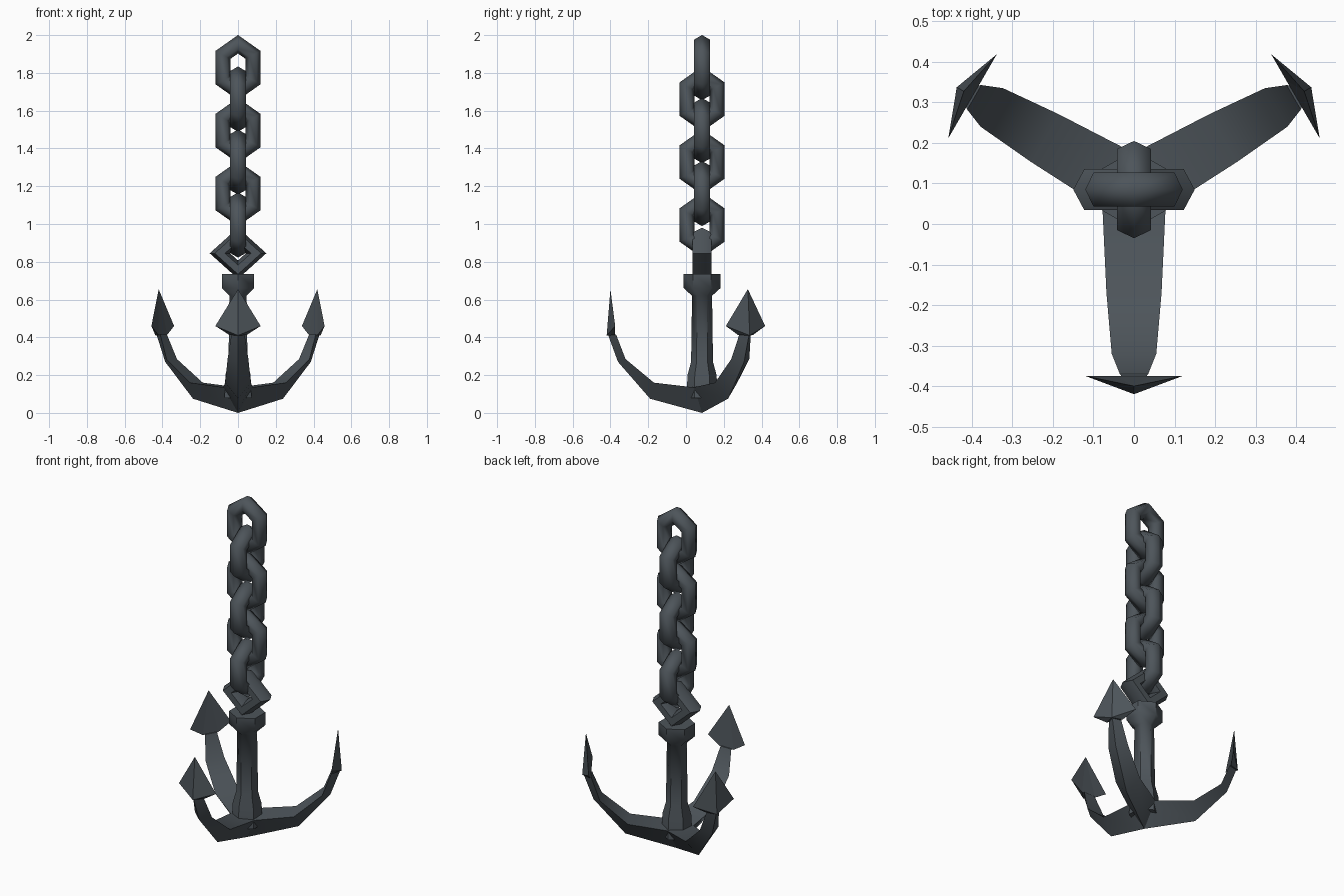
import bpy, bmesh, math
from mathutils import Vector, Matrix

if "Cube" in bpy.data.objects:
    bpy.data.objects.remove(bpy.data.objects["Cube"])

AXIS_Y = 0.085  # the shank stands a little behind the centre

iron = bpy.data.materials.new("dark_iron")
iron.use_nodes = True
COLOUR = (0.075, 0.09, 0.103, 1)
iron.diffuse_color = COLOUR
iron.node_tree.nodes["Principled BSDF"].inputs["Base Color"].default_value = COLOUR


def build(name, rings, angle, closed=False, matrix=Matrix()):
    """Skin a list of equal rings; a closed list joins its ends, an open one is capped."""
    bm = bmesh.new()
    loops = [[bm.verts.new(p) for p in ring] for ring in rings]
    n = len(loops[0])
    pairs = list(zip(loops, loops[1:]))
    if closed:
        pairs.append((loops[-1], loops[0]))
    else:
        bm.faces.new(loops[0])
        bm.faces.new(loops[-1])
    for a, b in pairs:
        for i in range(n):
            j = (i + 1) % n
            bm.faces.new((a[i], a[j], b[j], b[i]))
    bmesh.ops.remove_doubles(bm, verts=bm.verts, dist=0.0001)
    bmesh.ops.recalc_face_normals(bm, faces=bm.faces)
    mesh = bpy.data.meshes.new(name)
    bm.to_mesh(mesh)
    bm.free()
    mesh.materials.append(iron)
    obj = bpy.data.objects.new(name, mesh)
    obj.matrix_world = Matrix.Translation((0, AXIS_Y, 0)) @ matrix
    bpy.context.collection.objects.link(obj)
    bpy.ops.object.select_all(action='DESELECT')
    obj.select_set(True)
    bpy.context.view_layer.objects.active = obj
    bpy.ops.object.shade_smooth_by_angle(angle=math.radians(angle))
    return obj


def link(name, path, thick, width, z, turn):
    """Mitred six-sided bar swept round an upright outline (clockwise x, z points)."""
    rings = []
    for i, p in enumerate(path):
        p = Vector(p)
        d1 = (p - Vector(path[i - 1])).normalized()
        d2 = (Vector(path[(i + 1) % len(path)]) - p).normalized()
        n1, n2 = Vector((-d1.y, d1.x)), Vector((-d2.y, d2.x))
        miter = (n1 + n2) / (1 + n1.dot(n2))
        ring = []
        for k in range(6):
            t = math.radians(60 * k)
            q = p + miter * thick * math.cos(t)
            ring.append((q.x, width * math.sin(t), q.y))
        rings.append(ring)
    build(name, rings, 65, True,
          Matrix.Translation((0, 0, z)) @ Matrix.Rotation(turn, 4, 'Z'))


# Chain: six links, alternately turned
outline = [(0, .1235), (.08, .067), (.08, -.067), (0, -.1235), (-.08, -.067), (-.08, .067)]
for i in range(6):
    link(f"chain_link_{i + 1}", outline, 0.04, 0.0485,
         1.828 - i * 0.1667, math.pi / 2 * (i % 2))

# Diamond shackle set into the collar
link("shackle", [(0, .0865), (.096, 0), (0, -.0865), (-.096, 0)], 0.036, 0.058, 0.845, 0)

# Six-sided shank with flared foot and collar
profile = [(.082, .08), (.077, .2), (.058, .27), (.053, .62), (.097, .66), (.097, .735)]
build("shank", [[(r * math.sin(k * math.pi / 3), r * math.cos(k * math.pi / 3), z)
                 for k in range(6)] for r, z in profile], 50)

# Three arms: flat inside, ridge outside; (ridge r, z, inner r, z, half width)
stations = [(0, 0, 0, .13, .08), (.275, .075, .255, .16, .068),
            (.445, .27, .405, .285, .055), (.5, .42, .455, .415, .035)]
arm = [[(0, -ro, zo), (w, -ri, zi), (-w, -ri, zi)] for ro, zo, ri, zi, w in stations]

# Barbed fluke: five-cornered base drawn up to a point
base = [(0, -.505, .41), (.12, -.46, .46), (.045, -.46, .412),
        (-.045, -.46, .412), (-.12, -.46, .46)]
fluke = [base, [(0, -.485, .655)] * 5]


def point_fan(name, base, tip, matrix):
    """Pyramid over a base outline."""
    bm = bmesh.new()
    vs = [bm.verts.new(p) for p in base]
    top = bm.verts.new(tip)
    bm.faces.new(vs)
    for i in range(len(vs)):
        bm.faces.new((vs[i - 1], vs[i], top))
    bmesh.ops.triangulate(bm, faces=[f for f in bm.faces if len(f.verts) > 3])
    bmesh.ops.recalc_face_normals(bm, faces=bm.faces)
    mesh = bpy.data.meshes.new(name)
    bm.to_mesh(mesh)
    bm.free()
    mesh.materials.append(iron)
    obj = bpy.data.objects.new(name, mesh)
    obj.matrix_world = Matrix.Translation((0, AXIS_Y, 0)) @ matrix
    bpy.context.collection.objects.link(obj)


for i, side in enumerate(("front", "back_left", "back_right")):
    spin = Matrix.Rotation(math.radians(120 * i), 4, 'Z')
    build(f"{side}_arm", arm, 40, False, spin)
    point_fan(f"{side}_fluke", fluke[0], fluke[1][0], spin)
